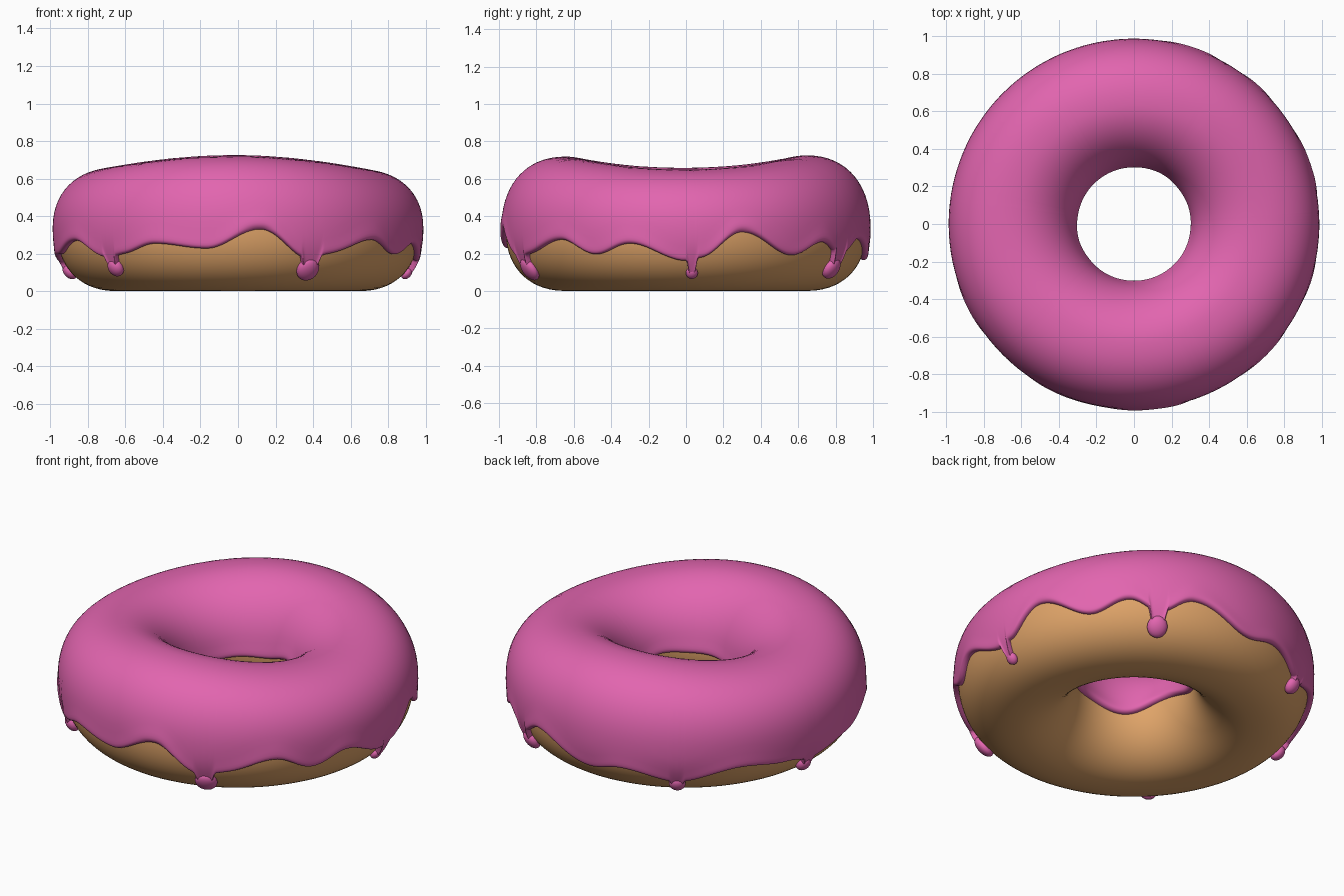
import bpy, bmesh, math
from mathutils import Vector, Matrix

if "Cube" in bpy.data.objects:
    bpy.data.objects.remove(bpy.data.objects["Cube"])

R0, ZC = 0.64, 0.33          # tube centre radius and height


def material(name, rgb):
    m = bpy.data.materials.new(name)
    m.diffuse_color = (*rgb, 1)
    m.use_nodes = True
    m.node_tree.nodes["Principled BSDF"].inputs["Base Color"].default_value = m.diffuse_color
    return m


def spow(v, e):
    return math.copysign(abs(v) ** e, v)


def crest(th):
    # wavy height of the iced top
    return 0.688 - 0.034 * math.cos(2 * th) - 0.006 * math.cos(th + 0.6)


def ring_point(th, phi, t=0.0):
    # point on the dough section (phi 0 = outside, 90 = top), pushed out by t
    c, s = math.cos(phi), math.sin(phi)
    n = 2.25 if c > 0 else 2.0
    a = (0.325 if c > 0 else 0.31) + t
    b = (crest(th) - 0.022 - ZC if s > 0 else ZC) + t
    r = R0 + a * spow(c, 2 / n)
    return Vector((r * math.cos(th), r * math.sin(th), ZC + b * spow(s, 2 / n)))


def phi_at(z):
    # outer section angle that lies at height z
    b = ZC if z < ZC else 0.34
    return math.asin(spow((z - ZC) / b, 2.25 / 2))


# icing rim: (degrees, height), and drips: (degrees, tip height, bulb radius)
RIM = [(-170, .2), (-152, .27), (-138, .2), (-129, .21), (-117, .255), (-100, .23),
       (-83, .33), (-68, .2), (-60, .21), (-43, .275), (-30, .2), (-18, .255),
       (-2, .18), (5, .2), (18, .315), (36, .195), (49, .265), (59, .22), (70, .28),
       (92, .17), (103, .2), (122, .15), (144, .215), (160, .19), (172, .17)]
DRIPS = [(-135, .085, .046), (-66, .06, .062), (2, .07, .032),
         (58, .07, .056), (122, .07, .046), (170, .07, .044)]


def rim_height(th):
    deg = (math.degrees(th) + 170) % 360 - 170
    pts = RIM + [(190, .2)]
    for (a, za), (b, zb) in zip(pts, pts[1:]):
        if a <= deg <= b:
            k = 0.5 - 0.5 * math.cos(math.pi * (deg - a) / (b - a))
            z = za + (zb - za) * k
            break
    for d0, tip, rad in DRIPS:
        d = (deg - d0 + 180) % 360 - 180
        d = math.radians(d)
        k = max(math.exp(-(d / (rad * 0.85)) ** 4), 0.2 * math.exp(-(d / 0.1) ** 2))
        z += (tip + rad * 0.7 - z) * k
    return z


def loft(bm, rows, close_rows):
    # skin a closed ring of sections
    vs = [[bm.verts.new(p) for p in row] for row in rows]
    m = len(vs[0])
    for i in range(len(vs)):
        u, w = vs[i], vs[(i + 1) % len(vs)]
        for j in range(m if close_rows else m - 1):
            k = (j + 1) % m
            bm.faces.new((u[j], w[j], w[k], u[k]))


def finish(bm, name, mat):
    me = bpy.data.meshes.new(name)
    for f in bm.faces:
        f.smooth = True
    bm.to_mesh(me)
    bm.free()
    me.materials.append(mat)
    ob = bpy.data.objects.new(name, me)
    bpy.context.collection.objects.link(ob)
    return ob


# dough ring
bm = bmesh.new()
N = 144
loft(bm, [[ring_point(2 * math.pi * i / N, 2 * math.pi * (j + 0.5) / 64, -0.001)
           for j in range(64)] for i in range(N)], True)
finish(bm, "dough", material("golden dough", (0.74, 0.37, 0.14)))


# icing shell with rounded rim
def thickness(d):
    if d <= 0:
        return -0.004
    if d < 0.07:
        return 0.028 * math.sqrt(1 - (1 - d / 0.07) ** 2)
    return 0.022 + 0.006 * math.exp(-((d - 0.07) / 0.1) ** 2)


EDGE = [0, 0.003, 0.01, 0.02, 0.035, 0.05, 0.07, 0.1, 0.14, 0.19, 0.25]
bm = bmesh.new()
rows, N = [], 1000
for i in range(N):
    th = 2 * math.pi * i / N
    lo = phi_at(rim_height(th))
    hi = math.pi + 0.05 + 0.08 * math.sin(3 * th + 1) + 0.04 * math.sin(5 * th)
    span = hi - lo
    mid = [EDGE[-1] + (span - 2 * EDGE[-1]) * k / 30 for k in range(1, 30)]
    ds = EDGE + mid + [span - e for e in reversed(EDGE)]
    rows.append([ring_point(th, lo + d, thickness(min(d, span - d))) for d in ds])
loft(bm, rows, False)

# round bulbs at the drip ends
for deg, tip, rad in DRIPS:
    th = math.radians(deg)
    phi = phi_at(tip + rad)
    p = ring_point(th, phi, 0.008)
    tang = Vector((-math.sin(th), math.cos(th), 0))
    up = (ring_point(th, phi + 0.02) - ring_point(th, phi - 0.02)).normalized()
    nor = tang.cross(up).normalized()
    rot = Matrix((tang, up, nor)).transposed().to_4x4()
    scale = Matrix.Diagonal((rad, rad * 1.1, min(rad * 0.8, 0.036), 1))
    bmesh.ops.create_uvsphere(bm, u_segments=32, v_segments=20, radius=1,
                              matrix=Matrix.Translation(p) @ rot @ scale)
finish(bm, "icing", material("pink icing", (0.76, 0.13, 0.43)))
